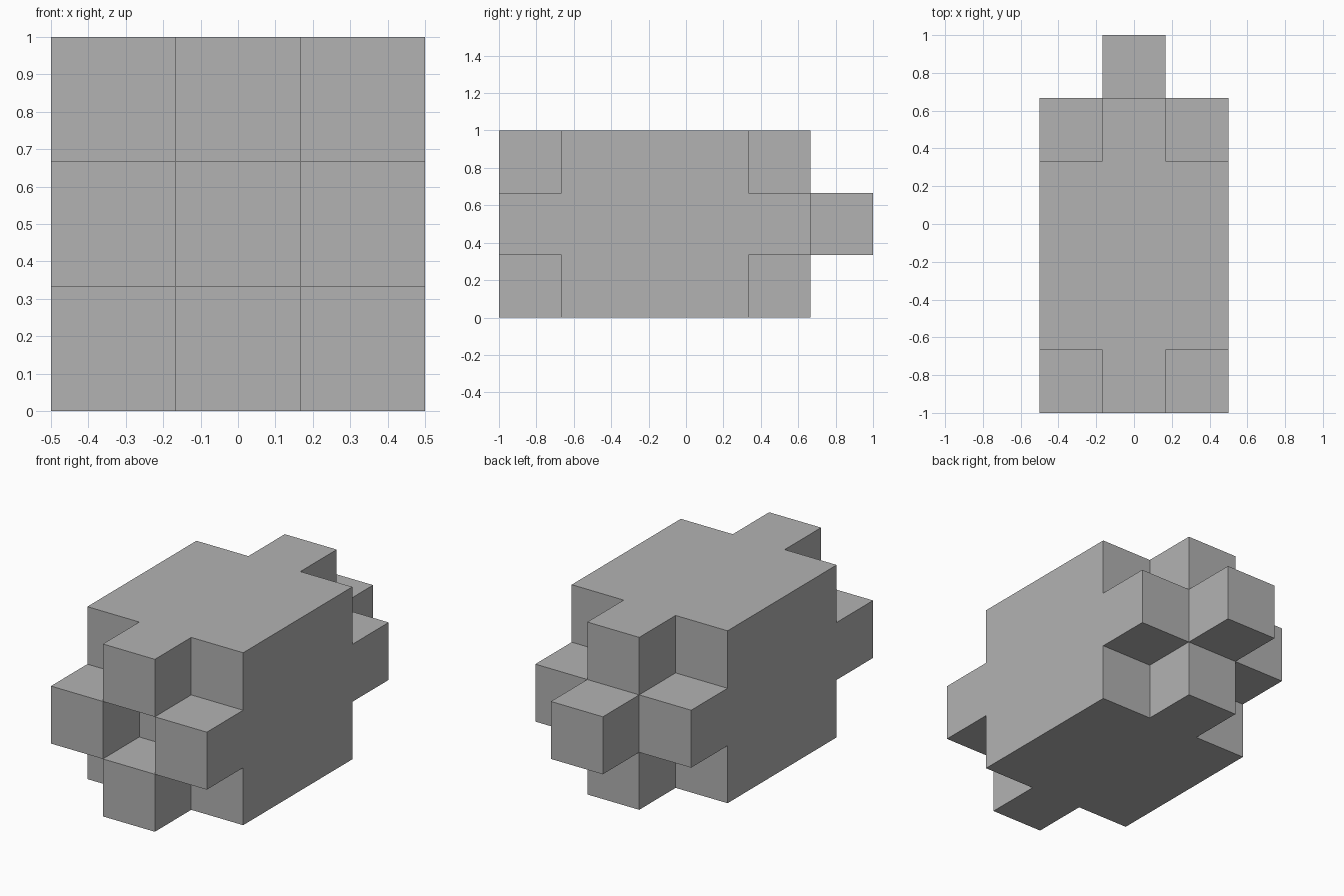
import bpy
import bmesh
import math
from mathutils import Vector

cube = bpy.data.objects.get("Cube")
if cube:
    bpy.data.objects.remove(cube, do_unlink=True)

CELL = 1 / 3  # edge length of one block

# Single grey material
grey = bpy.data.materials.new("plain grey")
grey.use_nodes = True
color = (0.448, 0.448, 0.448, 1)
grey.diffuse_color = color
grey.node_tree.nodes["Principled BSDF"].inputs["Base Color"].default_value = color

# Solid core, a hollow cross of tabs in front, a cross with a peg behind
core = {(x, y, z) for x in (-1, 0, 1) for y in (-1, 0, 1) for z in (-1, 0, 1)}
arms = [(1, 0), (-1, 0), (0, 1), (0, -1)]
front_tabs = {(x, -2, z) for x, z in arms}
back_tabs = {(x, 2, z) for x, z in arms}
back_peg = {(0, 2, 0), (0, 3, 0)}
cells = core | front_tabs | back_tabs | back_peg


def add_exposed_faces(bm, cell):
    """Add the sides of a block that do not touch another block."""
    for axis in range(3):
        for sign in (-1, 1):
            normal = Vector((0, 0, 0))
            normal[axis] = sign
            neighbour = tuple(int(c + n) for c, n in zip(cell, normal))
            if neighbour in cells:
                continue
            u = Vector((0, 0, 0))
            u[(axis + 1) % 3] = 0.5
            v = normal.cross(u)
            middle = Vector(cell) + normal / 2
            corners = (middle - u - v, middle + u - v, middle + u + v, middle - u + v)
            bm.faces.new([bm.verts.new(c) for c in corners])


# Joined shell with coplanar faces merged
bm = bmesh.new()
for cell in sorted(cells):
    add_exposed_faces(bm, cell)
bmesh.ops.remove_doubles(bm, verts=bm.verts, dist=0.001)
bmesh.ops.dissolve_limit(bm, angle_limit=math.radians(1), verts=bm.verts, edges=bm.edges)

# Scale to size, centre the length and stand it on the ground
for vert in bm.verts:
    vert.co = (vert.co + Vector((0, -0.5, 1.5))) * CELL

mesh = bpy.data.meshes.new("interlocking_block")
bm.to_mesh(mesh)
bm.free()
mesh.materials.append(grey)
block = bpy.data.objects.new("interlocking_block", mesh)
bpy.context.collection.objects.link(block)
